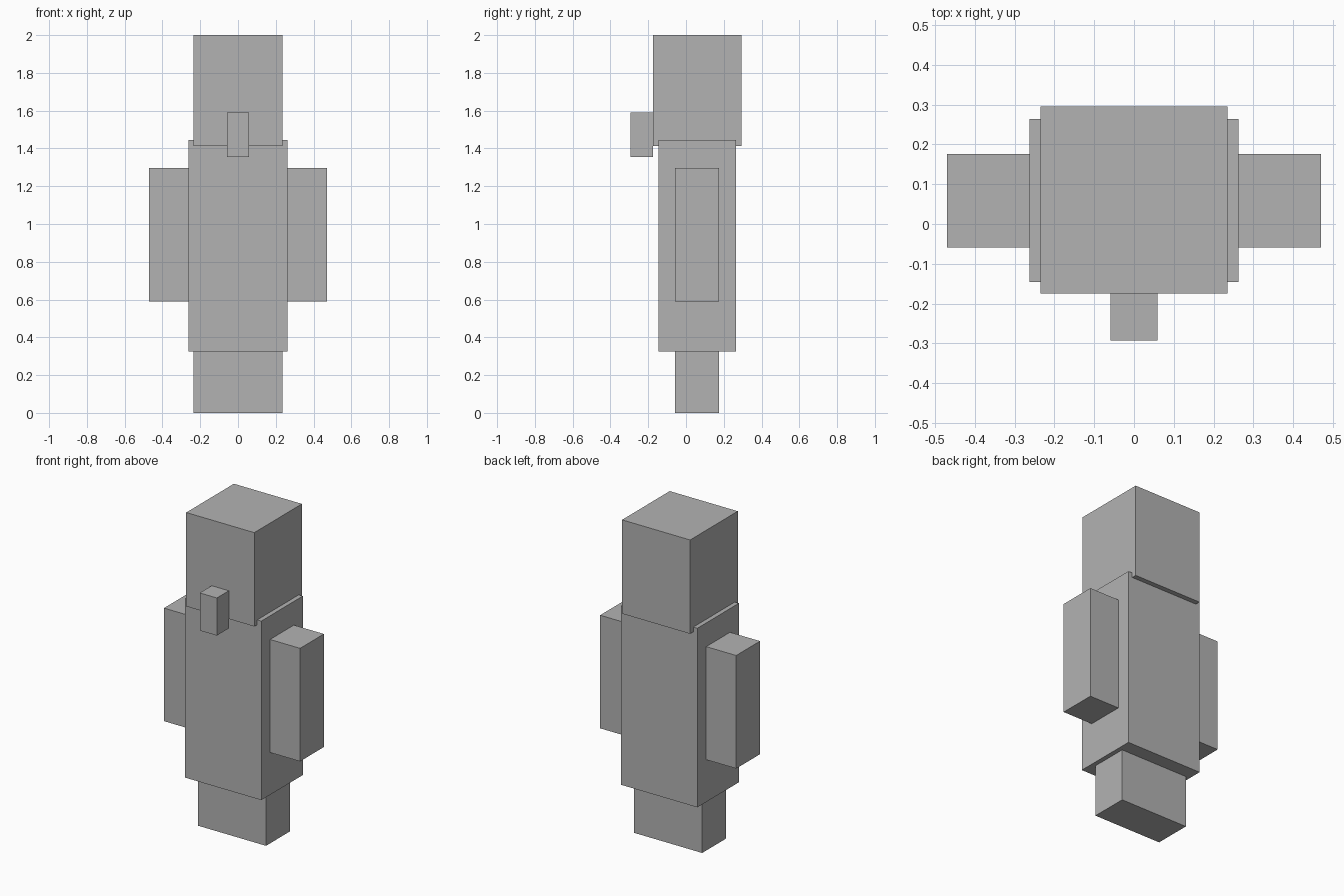
import bpy

cube = bpy.data.objects.get("Cube")
if cube:
    bpy.data.objects.remove(cube, do_unlink=True)

# Single plain grey for every part
grey = bpy.data.materials.new("plain grey")
grey.use_nodes = True
colour = (0.45, 0.45, 0.45, 1)
grey.diffuse_color = colour
grey.node_tree.nodes["Principled BSDF"].inputs["Base Color"].default_value = colour


def box(name, x, y, z):
    """Flat-sided block spanning the given (low, high) ranges."""
    spans = (x, y, z)
    bpy.ops.mesh.primitive_cube_add(size=1, location=[(a + b) / 2 for a, b in spans])
    ob = bpy.context.object
    ob.name = name
    ob.scale = [b - a for a, b in spans]
    bpy.ops.object.transform_apply(location=False, rotation=False, scale=True)
    ob.data.materials.append(grey)
    return ob


limb_depth = (-0.059, 0.176)

# Head and nose
box("head", (-0.235, 0.235), (-0.175, 0.295), (1.414, 2.0))
box("nose", (-0.059, 0.059), (-0.293, -0.175), (1.355, 1.59))

# Robe over the torso
box("robe", (-0.263, 0.263), (-0.146, 0.264), (0.326, 1.444))

# Legs, joined into one block under the robe
box("legs", (-0.235, 0.235), limb_depth, (0.0, 0.4))

# Arms, hanging at each side
for side, name in ((1, "left_arm"), (-1, "right_arm")):
    box(name, sorted((side * 0.235, side * 0.47)), limb_depth, (0.59, 1.296))
